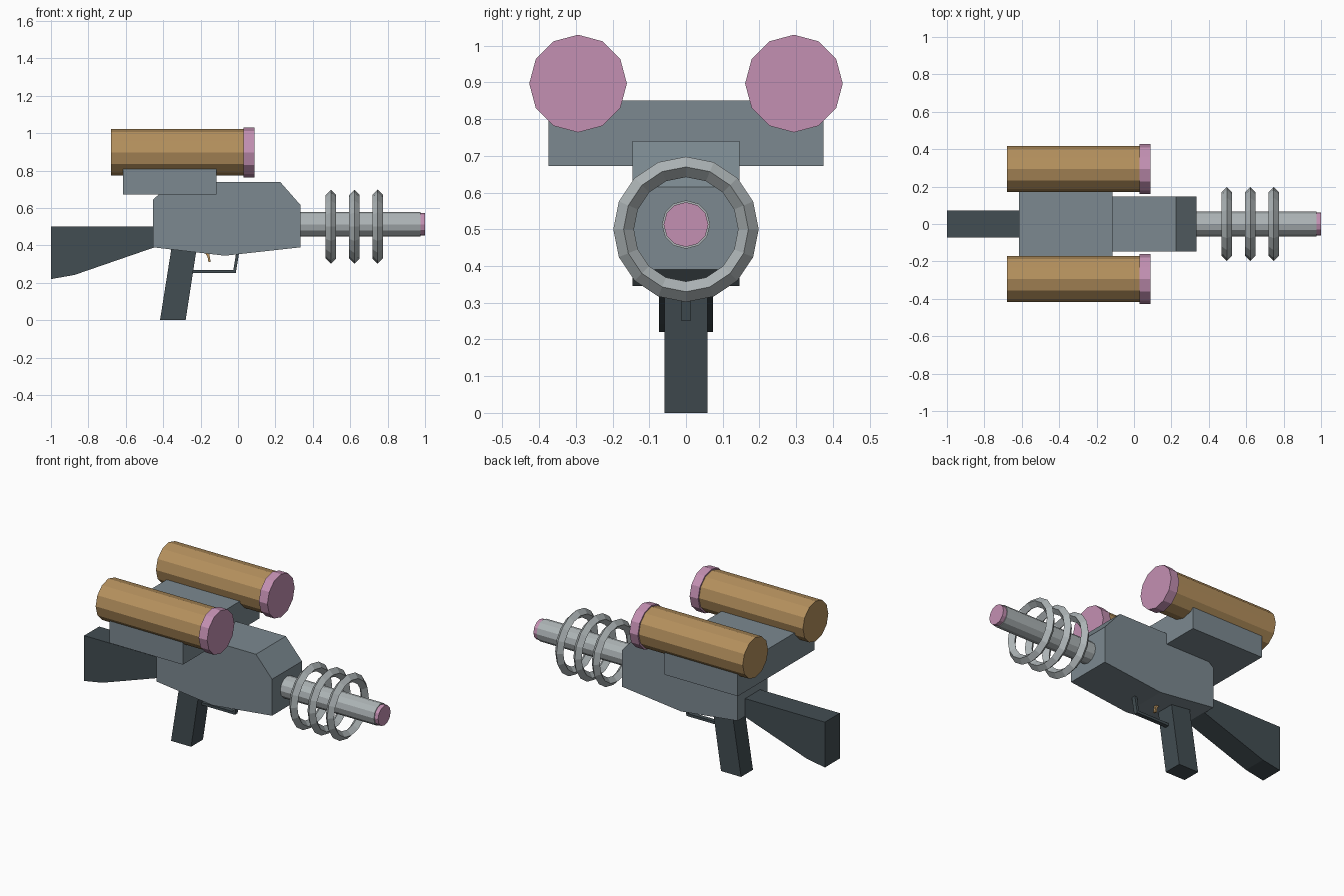
import bpy, bmesh
from math import pi, cos, sin
from mathutils import Matrix

if "Cube" in bpy.data.objects:
    bpy.data.objects.remove(bpy.data.objects["Cube"])


def material(name, r, g, b):
    m = bpy.data.materials.new(name)
    m.diffuse_color = (r, g, b, 1)
    m.use_nodes = True
    m.node_tree.nodes["Principled BSDF"].inputs["Base Color"].default_value = m.diffuse_color
    return m


STEEL = material("blue_steel", 0.20, 0.25, 0.28)
DARK = material("dark_grip", 0.055, 0.075, 0.085)
SILVER = material("silver", 0.42, 0.46, 0.47)
BRASS = material("brass", 0.46, 0.28, 0.11)
PINK = material("pink", 0.55, 0.28, 0.45)


def finish(name, bm, mat):
    bmesh.ops.recalc_face_normals(bm, faces=bm.faces)
    me = bpy.data.meshes.new(name)
    bm.to_mesh(me)
    bm.free()
    me.materials.append(mat)
    ob = bpy.data.objects.new(name, me)
    bpy.context.collection.objects.link(ob)
    return ob


def slab(name, profile, half, mat):
    """Extrude an xz profile symmetrically across y."""
    bm = bmesh.new()
    face = bm.faces.new([bm.verts.new((x, -half, z)) for x, z in profile])
    ext = bmesh.ops.extrude_face_region(bm, geom=[face])
    moved = [v for v in ext["geom"] if isinstance(v, bmesh.types.BMVert)]
    bmesh.ops.translate(bm, verts=moved, vec=(0, 2 * half, 0))
    return finish(name, bm, mat)


def rod(name, x0, x1, y, z, r, mat, sides=12):
    """Cylinder along x."""
    bm = bmesh.new()
    bmesh.ops.create_cone(bm, cap_ends=True, segments=sides, radius1=r, radius2=r, depth=x1 - x0,
                          matrix=Matrix.Translation(((x0 + x1) / 2, y, z)) @ Matrix.Rotation(pi / 2, 4, 'Y'))
    return finish(name, bm, mat)


def ring(name, x, z, major, minor, mat, sides=16):
    """Diamond-section ring around the x axis."""
    bm = bmesh.new()
    loops = []
    for i in range(sides):
        a = 2 * pi * i / sides
        section = []
        for k in range(4):
            r = major + minor * cos(k * pi / 2)
            section.append(bm.verts.new((x + minor * sin(k * pi / 2), r * cos(a), z + r * sin(a))))
        loops.append(section)
    for i in range(sides):
        p, q = loops[i], loops[(i + 1) % sides]
        for k in range(4):
            n = (k + 1) % 4
            bm.faces.new((p[k], p[n], q[n], q[k]))
    return finish(name, bm, mat)


# Main body and cross mount
slab("body", [(-0.455, 0.39), (-0.07, 0.345), (0.335, 0.39), (0.335, 0.615),
              (0.225, 0.74), (-0.345, 0.74), (-0.455, 0.645)], 0.146, STEEL)
slab("tank_mount", [(-0.615, 0.672), (-0.115, 0.672), (-0.115, 0.851), (-0.615, 0.851)], 0.374, STEEL)

# Stock and grip
slab("stock", [(-1.0, 0.5), (-0.44, 0.5), (-0.44, 0.392), (-0.875, 0.242), (-1.0, 0.22)], 0.073, DARK)
slab("grip", [(-0.355, 0.39), (-0.22, 0.39), (-0.28, 0.0), (-0.417, 0.0)], 0.058, DARK)

# Trigger guard and trigger
slab("trigger_guard", [(-0.245, 0.252), (-0.012, 0.252), (0.006, 0.36), (-0.010, 0.36),
                       (-0.025, 0.268), (-0.245, 0.268)], 0.013, DARK)
slab("trigger", [(-0.18, 0.365), (-0.155, 0.365), (-0.146, 0.31), (-0.158, 0.31), (-0.163, 0.34)], 0.008, BRASS)

# Twin tanks with end caps
for side, label in ((-1, "right"), (1, "left")):
    rod(label + "_tank", -0.68, 0.035, side * 0.294, 0.898, 0.124, BRASS)
    rod(label + "_tank_cap", 0.03, 0.088, side * 0.294, 0.897, 0.133, PINK)

# Barrel, tip and rings
rod("barrel", 0.30, 0.975, 0, 0.513, 0.066, SILVER)
rod("barrel_tip", 0.96, 1.0, 0, 0.513, 0.061, PINK)
for i in range(3):
    ring("barrel_ring_%d" % (i + 1), 0.497 + 0.125 * i, 0.5, 0.17, 0.028, SILVER)
